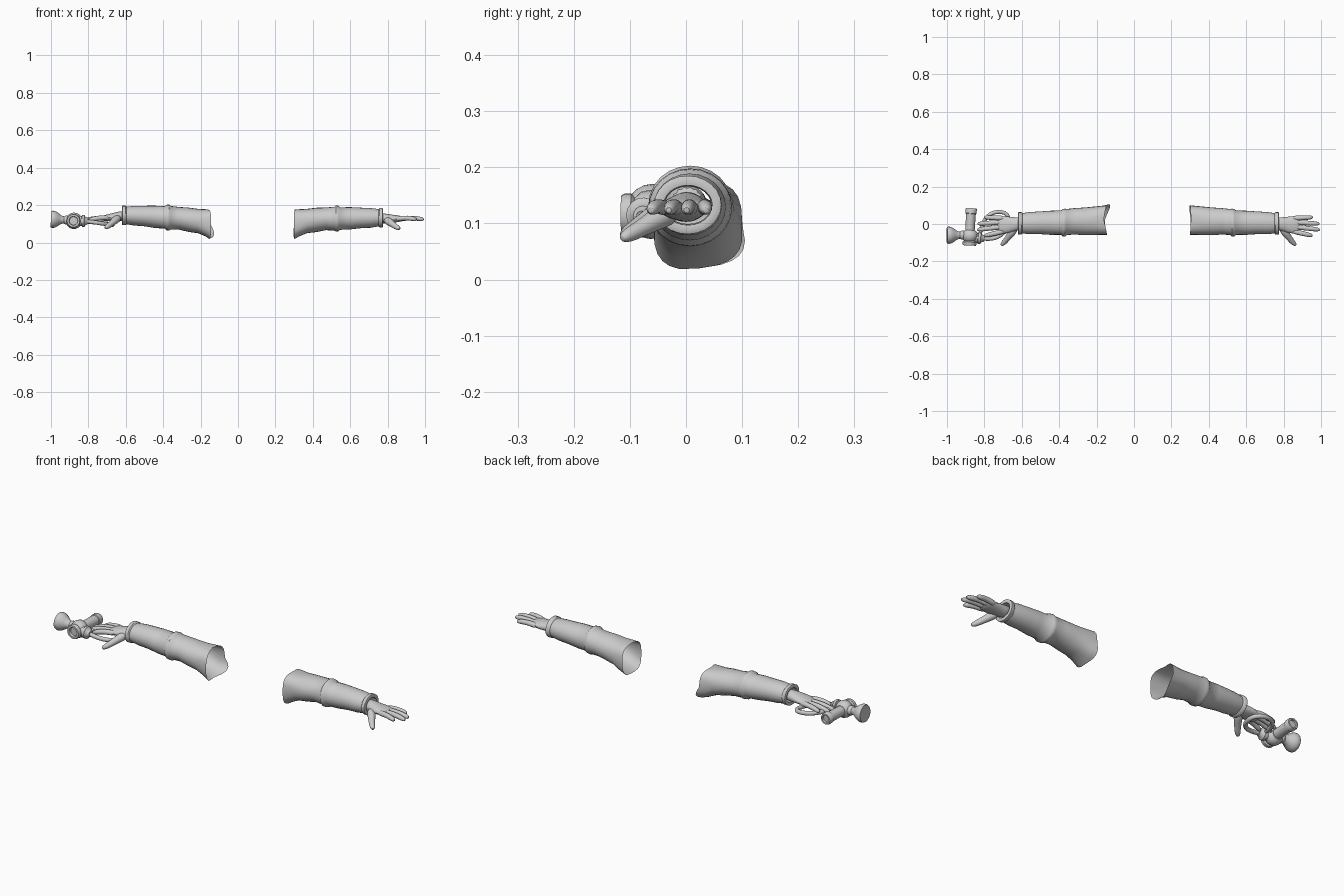
import bpy, bmesh, math
from mathutils import Vector

if "Cube" in bpy.data.objects:
    bpy.data.objects.remove(bpy.data.objects["Cube"])

grey = bpy.data.materials.new("plain grey")
grey.use_nodes = True
grey.diffuse_color = (0.6, 0.6, 0.6, 1)
grey.node_tree.nodes["Principled BSDF"].inputs["Base Color"].default_value = (0.6, 0.6, 0.6, 1)


def skin(name, rings, caps=True, subsurf=0, angle=50):
    """Bridge a list of equal point rings into one smooth object."""
    bm = bmesh.new()
    loops = [[bm.verts.new(p) for p in ring] for ring in rings]
    n = len(loops[0])
    for a, b in zip(loops, loops[1:]):
        for i in range(n):
            j = (i + 1) % n
            bm.faces.new((a[i], a[j], b[j], b[i]))
    if caps:
        bm.faces.new(loops[0])
        bm.faces.new(loops[-1])
    bmesh.ops.recalc_face_normals(bm, faces=bm.faces)
    mesh = bpy.data.meshes.new(name)
    bm.to_mesh(mesh)
    bm.free()
    mesh.materials.append(grey)
    ob = bpy.data.objects.new(name, mesh)
    bpy.context.collection.objects.link(ob)
    bpy.ops.object.select_all(action="DESELECT")
    ob.select_set(True)
    bpy.context.view_layer.objects.active = ob
    bpy.ops.object.shade_smooth_by_angle(angle=math.radians(angle))
    if subsurf:
        mod = ob.modifiers.new("Smooth", "SUBSURF")
        mod.levels = mod.render_levels = subsurf
    return ob


def tube(name, path, radii, sides=10, subsurf=0, angle=50):
    """Round tube along a path with a radius at each point."""
    pts = [Vector(p) for p in path]
    rings = []
    for i, p in enumerate(pts):
        d = (pts[min(i + 1, len(pts) - 1)] - pts[max(i - 1, 0)]).normalized()
        u = d.cross(Vector((0, 0, 1))).normalized()
        v = u.cross(d)
        rings.append([p + radii[i] * (u * math.cos(t) + v * math.sin(t))
                      for t in (math.tau * k / sides for k in range(sides))])
    return skin(name, rings, True, subsurf, angle)


def lathe(name, start, axis, profile, sides=20):
    """Turned part: profile holds (distance along axis, radius)."""
    start, axis = Vector(start), Vector(axis).normalized()
    u = axis.cross(Vector((0, 0, 1))).normalized()
    v = u.cross(axis)
    rings = [[start + axis * s + r * (u * math.cos(t) + v * math.sin(t))
              for t in (math.tau * k / sides for k in range(sides))] for s, r in profile]
    return skin(name, rings, True, 0, 40)


def section(x, y0, y1, z0, z1, power=1.0, sides=24):
    """Rounded section across the arm, squarer when power is below one."""
    ring = []
    for k in range(sides):
        t = math.tau * k / sides
        c, s = math.cos(t), math.sin(t)
        c = math.copysign(abs(c) ** power, c)
        s = math.copysign(abs(s) ** power, s)
        ring.append(Vector((x, (y0 + y1) / 2 + (y1 - y0) / 2 * c,
                            (z0 + z1) / 2 + (z1 - z0) / 2 * s)))
    return ring


# Sleeve stations: x, y range, z range, squareness
SLEEVE = [
    (.30, -.058, .10, .017, .176, .65), (.33, -.058, .097, .034, .178, .75),
    (.37, -.059, .093, .050, .180, .9), (.42, -.060, .088, .056, .186, 1),
    (.47, -.056, .085, .066, .187, 1), (.515, -.059, .080, .064, .191, 1),
    (.523, -.067, .082, .059, .198, 1), (.538, -.066, .079, .060, .196, 1),
    (.546, -.058, .072, .068, .188, 1), (.60, -.058, .071, .070, .189, 1),
    (.66, -.054, .067, .077, .186, 1), (.71, -.054, .064, .079, .184, 1),
    (.752, -.051, .058, .086, .179, 1), (.757, -.057, .063, .081, .185, 1),
    (.773, -.057, .063, .081, .185, 1), (.776, -.050, .056, .087, .178, 1),
    (.774, -.040, .047, .097, .168, 1), (.74, -.038, .045, .099, .166, 1)]

# Finger base y, tip y, base x, tip x
FINGERS = {"index_finger": (-.040, -.063, .855, .955),
           "middle_finger": (-.016, -.031, .868, .995),
           "ring_finger": (.009, .001, .868, .992),
           "little_finger": (.031, .036, .855, .957)}


def arm(side, place, corner):
    """Sleeve and hand, moved into position by the place function."""
    rings = [section(*s) for s in SLEEVE]
    # Hem points pulled out towards the lower corners
    for p in rings[0]:
        low = max(0, (.10 - p.z) / .08)
        p.x -= corner * low * max(0, p.y) / .10
        p.y += corner * .5 * low * max(0, p.y) / .10
        p.x += corner * .6 * max(0, 1 - abs(p.y - .03) / .08)
        p.z += .012 * low * max(0, p.y) / .10
    skin(side + "_sleeve", [[place(p) for p in r] for r in rings], caps=False)

    # Palm
    palm = [(.74, -.030, .036, .100, .160), (.785, -.036, .036, .102, .156),
            (.82, -.048, .040, .104, .150), (.85, -.053, .043, .108, .146),
            (.875, -.050, .041, .112, .142), (.888, -.036, .028, .118, .136)]
    skin(side + "_palm", [[place(p) for p in section(*s, sides=14)] for s in palm], subsurf=1)

    # Fingers and thumb
    for name, (y0, y1, x0, x1) in FINGERS.items():
        path = []
        for f in (-.12, .2, .45, .7, .92, 1):
            path.append(place(Vector((x0 + (x1 - x0) * f, y0 + (y1 - y0) * f,
                                      .127 + .006 * math.sin(math.pi * f) - .004 * f))))
        tube(side + "_" + name, path, (.013, .0145, .013, .0135, .011, .005), 10, 1)
    thumb = [(.79, -.02, .122), (.81, -.048, .110), (.828, -.072, .096),
             (.846, -.095, .083), (.860, -.109, .076), (.866, -.115, .073)]
    tube(side + "_thumb", [place(Vector(p)) for p in thumb],
         (.022, .022, .017, .015, .012, .005), 10, 1)


def place_right(p):
    lift = max(0, min(1, (p.x - .4) / .3)) * .012
    droop = max(0, p.x - .80) * .12
    return Vector((.155 - p.x, p.y, p.z + lift - droop))


arm("left", lambda p: p.copy(), .008)
arm("right", place_right, .03)

# Held gadget: bell mouth, round body and cross pipe
lathe("gadget_bell", (-1, -.06, .125), (1, 0, -.06),
      [(0, .034), (0, .043), (.008, .046), (.02, .045), (.032, .039), (.045, .030),
       (.056, .022), (.07, .019), (.078, .024), (.088, .024), (.096, .019), (.12, .019)])
lathe("gadget_body", (-.88, -.115, .116), (.05, 1, 0),
      [(.012, .022), (0, .024), (0, .034), (.006, .037), (.018, .037), (.024, .030),
       (.034, .040), (.052, .044), (.07, .040), (.082, .027)])
lathe("gadget_pipe", (-.878, -.05, .116), (.06, 1, 0),
      [(0, .025), (.105, .026), (.107, .030), (.13, .030), (.135, .027), (.135, .02), (.125, .019)])

# Joint from the body towards the hand
lathe("gadget_joint", (-.87, -.072, .115), (1, -.08, 0),
      [(0, .026), (.035, .026), (.037, .031), (.05, .031), (.055, .022), (.07, .016)], 16)

# Finger loop under the palm
loop = [(-.83, -.075, .115), (-.78, -.082, .110), (-.73, -.074, .102), (-.69, -.045, .096),
        (-.668, 0, .094), (-.668, .040, .096), (-.69, .062, .100), (-.73, .068, .104),
        (-.77, .055, .108), (-.80, .025, .110), (-.815, -.02, .112), (-.825, -.06, .115)]
tube("gadget_finger_loop", loop, [.012] * len(loop), 8, 1)
